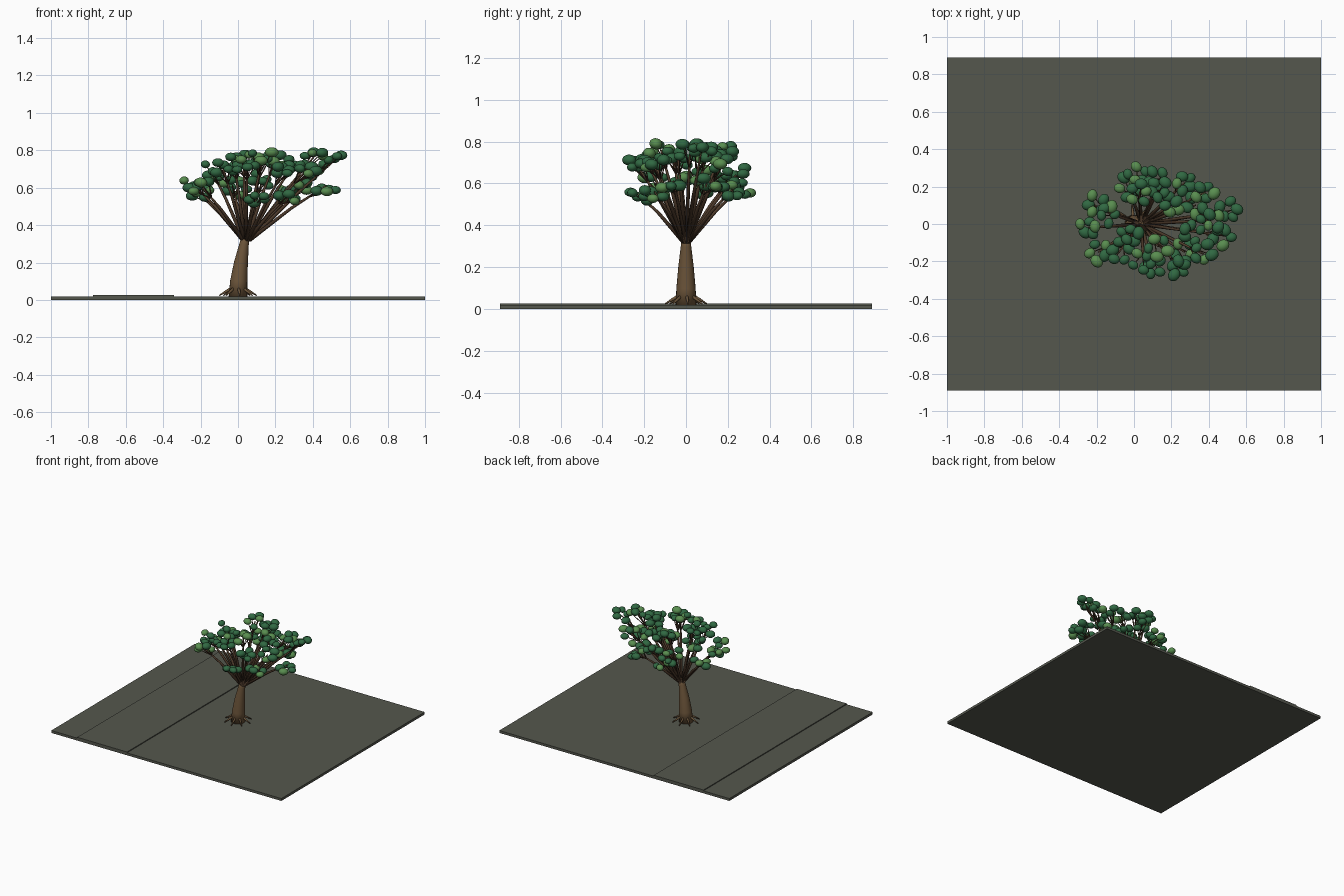
import bpy, bmesh, math, random
from mathutils import Vector, Matrix

random.seed(4)
cube = bpy.data.objects.get("Cube")
if cube:
    bpy.data.objects.remove(cube, do_unlink=True)


def material(name, rgb):
    m = bpy.data.materials.new(name)
    m.use_nodes = True
    m.diffuse_color = (*rgb, 1)
    m.node_tree.nodes["Principled BSDF"].inputs["Base Color"].default_value = (*rgb, 1)
    return m


ground_grey = material("ground_grey", (.09, .095, .075))
bark = material("bark_brown", (.15, .09, .042))
branch_bark = material("branch_brown", (.08, .045, .025))
dark_leaf = material("dark_leaf_green", (.03, .14, .055))
light_leaf = material("light_leaf_green", (.1, .27, .08))


def finish(name, bm, mats, smooth=True):
    mesh = bpy.data.meshes.new(name)
    bmesh.ops.recalc_face_normals(bm, faces=bm.faces)
    for f in bm.faces:
        f.smooth = smooth
    bm.to_mesh(mesh)
    bm.free()
    for m in mats:
        mesh.materials.append(m)
    obj = bpy.data.objects.new(name, mesh)
    bpy.context.collection.objects.link(obj)
    return obj


def tube(bm, points, radii, sides):
    """Closed tapering tube along a path."""
    pts = [Vector(p) for p in points]
    rings = []
    for i, p in enumerate(pts):
        along = pts[min(i + 1, len(pts) - 1)] - pts[max(i - 1, 0)]
        turn = Vector((0, 0, 1)).rotation_difference(along.normalized())
        rings.append([bm.verts.new(p + turn @ Vector((radii[i] * math.cos(a), radii[i] * math.sin(a), 0)))
                      for a in (math.tau * k / sides for k in range(sides))])
    for low, high in zip(rings, rings[1:]):
        for k in range(sides):
            n = (k + 1) % sides
            bm.faces.new((low[k], low[n], high[n], high[k]))
    bm.faces.new(rings[0][::-1])
    bm.faces.new(rings[-1])


def slab(name, x0, x1, z0, z1, depth):
    bm = bmesh.new()
    size = Matrix.Diagonal((x1 - x0, depth, z1 - z0, 1))
    bmesh.ops.create_cube(bm, size=1, matrix=Matrix.Translation(((x0 + x1) / 2, 0, (z0 + z1) / 2)) @ size)
    return finish(name, bm, [ground_grey], False)


# Ground with a slightly raised strip
slab("ground", -1, 1, 0, .019, 1.78)
slab("ground_strip", -.775, -.342, .018, .026, 1.78)

# Leaning, tapering trunk
bm = bmesh.new()
tube(bm, [(0, 0, .015), (.004, 0, .1), (.016, 0, .2), (.033, 0, .3), (.042, 0, .35)],
     [.05, .046, .037, .025, .02], 20)
finish("trunk", bm, [bark])

# Roots around the base
bm = bmesh.new()
for k in range(8):
    a = math.tau * k / 8 + .1
    c, s = math.cos(a), math.sin(a)
    tube(bm, [(.03 * c, .03 * s, .065), (.065 * c, .065 * s, .045), (.1 * c, .1 * s, .024)],
         [.009, .007, .003], 8)
finish("roots", bm, [bark])

# Centres of the leaf clusters, with the chance of light leaves
clusters = [
    (-.24, -.02, .62, .6), (-.21, .1, .57, .5), (-.19, -.15, .6, .5), (-.14, .06, .69, .1),
    (-.08, -.15, .7, .1), (-.03, .2, .61, .1), (.02, .26, .58, .4), (.03, .17, .75, .4),
    (.13, .24, .64, 0), (.13, .18, .73, 0), (.27, .22, .57, .4), (.38, .17, .69, .6),
    (.2, .1, .75, .4), (.33, .1, .6, .4), (.41, .02, .77, .4), (.51, .07, .74, .2),
    (.47, -.06, .61, .1), (.37, -.16, .7, .4), (.3, -.04, .73, .1), (.27, -.15, .56, .4),
    (.24, -.23, .68, 0), (.13, -.12, .76, .4), (.1, -.23, .55, .1), (.05, -.2, .73, .1),
    (-.02, -.06, .73, 0),
]
branches, leaves = bmesh.new(), bmesh.new()
fork = Vector((.04, 0, .32))
for x, y, z, light in clusters:
    tip = Vector((x, y, z))
    # Main branch from the fork
    start = fork + Vector((x - .04, y, 0)) * .05
    bend = start.lerp(tip, .55) + Vector((0, 0, .012))
    tube(branches, [start, bend, tip], [.011, .008, .004], 8)
    spin = random.uniform(0, math.tau)
    for k in range(5):
        # Twig and flattened leaf pad
        a = spin + math.tau * k / 5
        reach = random.uniform(.03, .058)
        pad = tip + Vector((reach * math.cos(a), reach * math.sin(a), random.uniform(-.035, .035)))
        tube(branches, [bend.lerp(tip, .5), pad], [.004, .002], 6)
        r = random.uniform(.028, .037)
        place = (Matrix.Translation(pad) @ Matrix.Rotation(random.uniform(0, math.pi), 4, "Z")
                 @ Matrix.Rotation(random.uniform(-.2, .2), 4, "X")
                 @ Matrix.Diagonal((r, r * .85, r * .72, 1)))
        made = bmesh.ops.create_uvsphere(leaves, u_segments=16, v_segments=10, radius=1, matrix=place)
        tint = int(random.random() < light)
        for f in {f for v in made["verts"] for f in v.link_faces}:
            f.material_index = tint
finish("branches", branches, [branch_bark])
finish("foliage", leaves, [dark_leaf, light_leaf])
